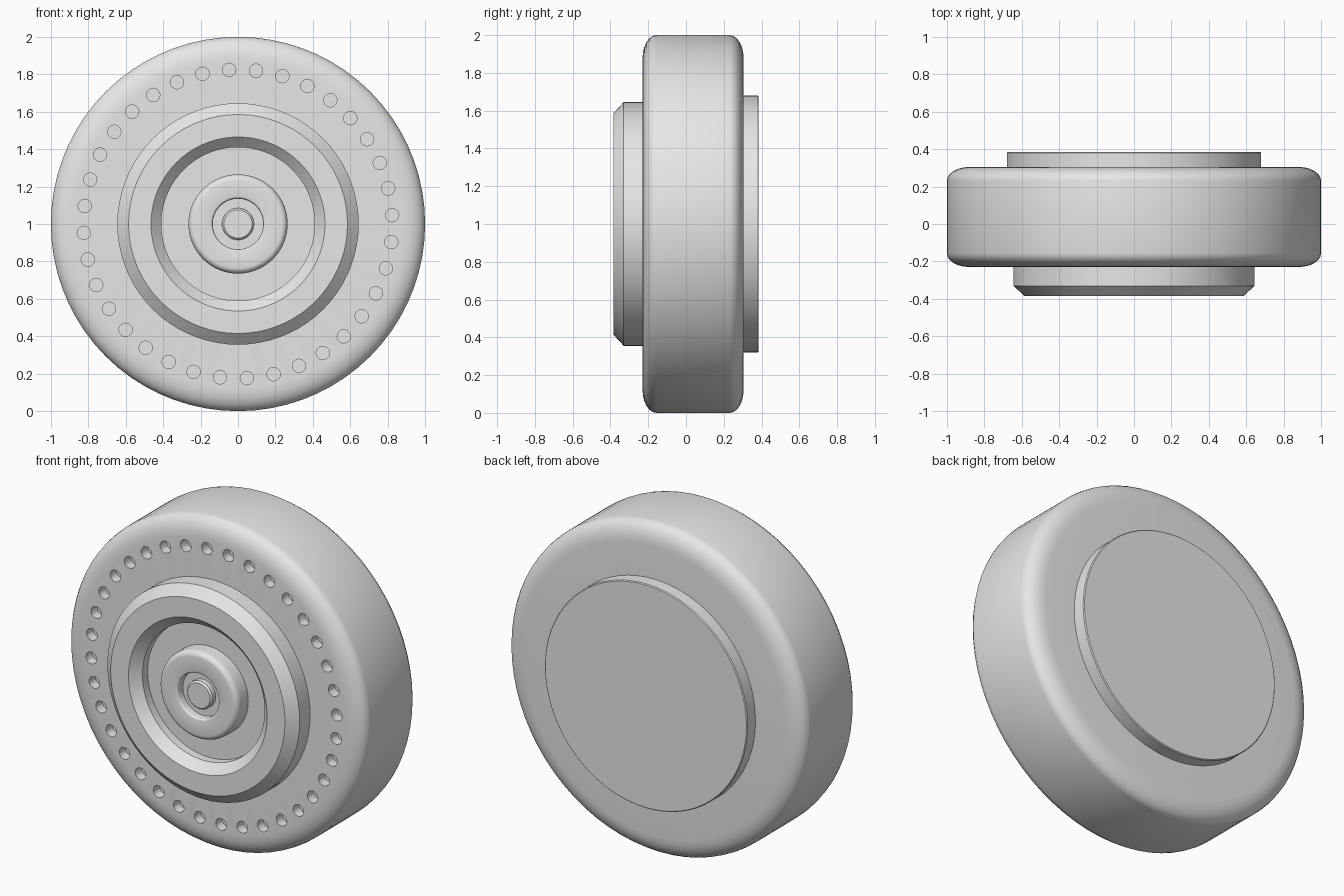
import bpy, bmesh, math
from mathutils import Matrix, Vector

if "Cube" in bpy.data.objects:
    bpy.data.objects.remove(bpy.data.objects["Cube"])

SEG = 72
grey = bpy.data.materials.new("plain_grey")
grey.diffuse_color = (0.8, 0.8, 0.8, 1)
grey.use_nodes = True
grey.node_tree.nodes["Principled BSDF"].inputs["Base Color"].default_value = grey.diffuse_color


def arc(cr, cy, rr, ry, a0, a1, n=6):
    """Elliptical arc of (radius, y) points, angles in degrees."""
    return [(cr + rr * math.cos(math.radians(a0 + (a1 - a0) * i / n)),
             cy + ry * math.sin(math.radians(a0 + (a1 - a0) * i / n)))
            for i in range(n + 1)]


def finish(ob):
    bpy.ops.object.select_all(action='DESELECT')
    ob.select_set(True)
    bpy.context.view_layer.objects.active = ob
    bpy.ops.object.shade_smooth_by_angle(angle=math.radians(25))


def lathe(name, profile, closed=False):
    """Spin a (radius, y) profile around the axle at z = 1."""
    bm = bmesh.new()
    rings = []
    for r, y in profile:
        if r == 0:
            rings.append([bm.verts.new((0, y, 1))] * SEG)
        else:
            rings.append([bm.verts.new((r * math.cos(t), y, 1 + r * math.sin(t)))
                          for t in (2 * math.pi * i / SEG for i in range(SEG))])
    pairs = list(zip(rings, rings[1:]))
    if closed:
        pairs.append((rings[-1], rings[0]))
    for a, b in pairs:
        for i in range(SEG):
            j = (i + 1) % SEG
            bm.faces.new(dict.fromkeys((a[i], a[j], b[j], b[i])))
    bmesh.ops.recalc_face_normals(bm, faces=bm.faces)
    me = bpy.data.meshes.new(name)
    bm.to_mesh(me)
    bm.free()
    me.materials.append(grey)
    ob = bpy.data.objects.new(name, me)
    bpy.context.collection.objects.link(ob)
    finish(ob)
    return ob


# tyre with rounded shoulders
tyre = lathe("tyre", [(0.5, -0.23)]
             + arc(0.88, -0.155, 0.12, 0.075, -90, 0)
             + arc(0.88, 0.23, 0.12, 0.075, 0, 90)
             + [(0.5, 0.305)], closed=True)

# ring of small blind holes in the front face
bm = bmesh.new()
for k in range(36):
    t = math.radians(3.3 + 10 * k)
    pos = Vector((0.825 * math.cos(t), -0.23, 1 + 0.825 * math.sin(t)))
    bmesh.ops.create_cone(bm, cap_ends=True, segments=16, radius1=0.036,
                          radius2=0.036, depth=0.12,
                          matrix=Matrix.Translation(pos) @ Matrix.Rotation(math.pi / 2, 4, 'X'))
me = bpy.data.meshes.new("hole_cutter")
bm.to_mesh(me)
bm.free()
me.materials.append(grey)
cutter = bpy.data.objects.new("hole_cutter", me)
bpy.context.collection.objects.link(cutter)
cutter.hide_render = True
cut = tyre.modifiers.new("holes", 'BOOLEAN')
cut.operation = 'DIFFERENCE'
cut.solver = 'EXACT'
cut.object = cutter
bpy.context.view_layer.objects.active = tyre
# keep the cut ahead of any smoothing modifier
bpy.ops.object.modifier_move_to_index(modifier="holes", index=0)
bpy.ops.object.modifier_apply(modifier="holes")
bpy.data.objects.remove(cutter)
finish(tyre)

# chamfered hub rim with a dished, stepped recess
lathe("hub_rim", [(0, -0.15), (0.645, -0.15), (0.645, -0.33), (0.585, -0.385),
                  (0.465, -0.385), (0.41, -0.33), (0.41, -0.28), (0, -0.28)])

# rounded centre cap with a pocket
lathe("centre_cap", [(0, -0.26), (0.265, -0.26)]
      + arc(0.235, -0.35, 0.03, 0.035, 0, -90, 5)
      + arc(0.15, -0.37, 0.015, 0.015, -90, -180, 3)
      + [(0.135, -0.335), (0, -0.335)])

# axle pin
lathe("axle_pin", [(0, -0.32), (0.085, -0.32), (0.085, -0.365),
                   (0.075, -0.375), (0, -0.375)])

# back plate
lathe("back_plate", [(0, 0.25), (0.68, 0.25), (0.68, 0.38), (0.675, 0.385), (0, 0.385)])
